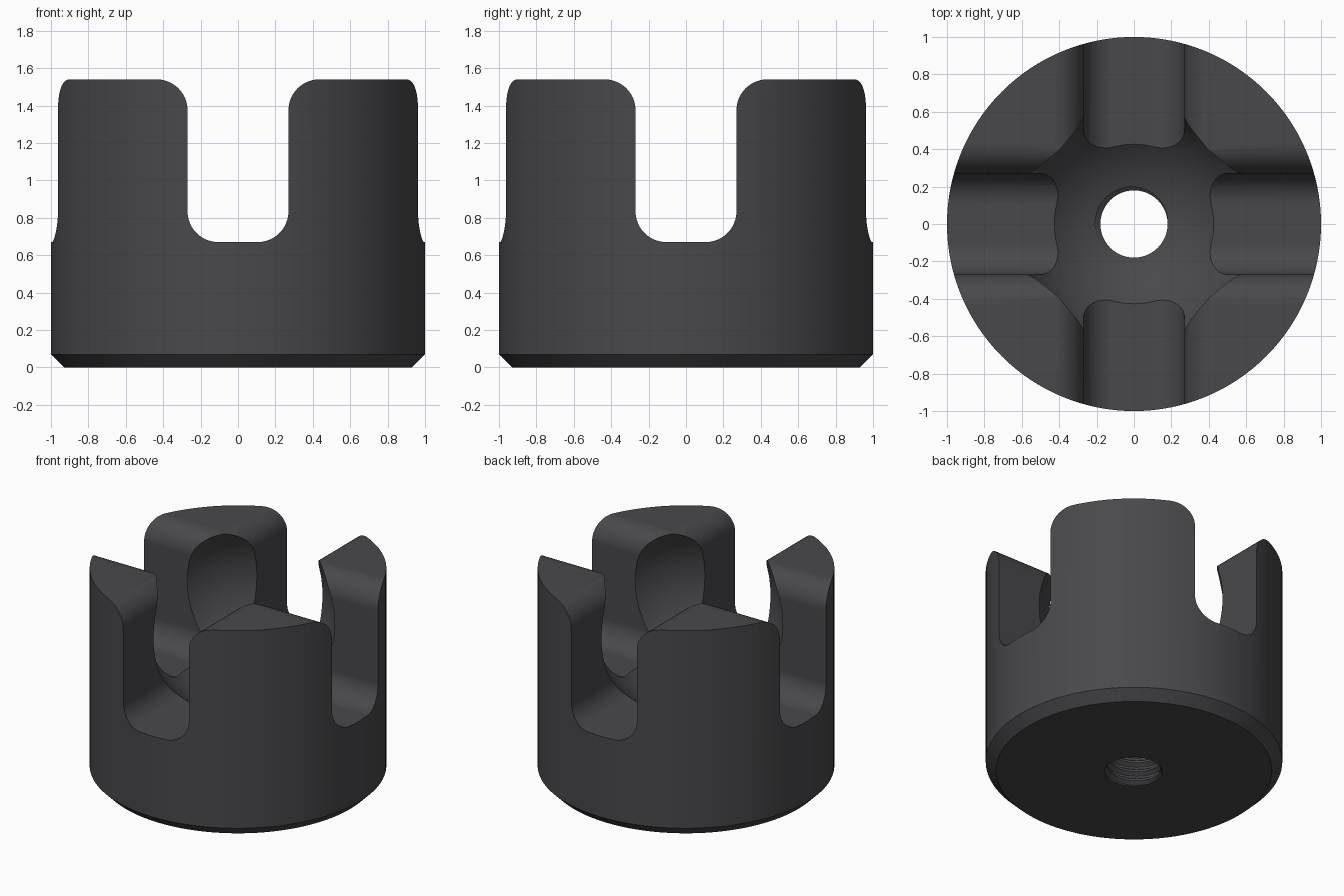
import bpy, bmesh, math
from mathutils import Matrix, Vector

if "Cube" in bpy.data.objects:
    bpy.data.objects.remove(bpy.data.objects["Cube"])

H, R = 1.54, 1.0              # overall height and radius
SLOT, FIL, FLOOR = 0.27, 0.165, 0.67


def new_object(name, bm):
    bmesh.ops.recalc_face_normals(bm, faces=bm.faces[:])
    mesh = bpy.data.meshes.new(name)
    bm.to_mesh(mesh)
    bm.free()
    ob = bpy.data.objects.new(name, mesh)
    bpy.context.collection.objects.link(ob)
    return ob


def arc(cx, cz, r, a0, a1, n=12):
    return [(cx + r * math.cos(math.radians(a0 + (a1 - a0) * i / n)),
             cz + r * math.sin(math.radians(a0 + (a1 - a0) * i / n))) for i in range(n + 1)]


# Round body with a chamfered foot
def make_body():
    bm = bmesh.new()
    n = 128
    rings = [[bm.verts.new((r * math.cos(math.tau * i / n), r * math.sin(math.tau * i / n), z))
              for i in range(n)] for r, z in ((R - 0.07, 0), (R, 0.07), (R, H))]
    for a, b in zip(rings, rings[1:]):
        for i in range(n):
            j = (i + 1) % n
            bm.faces.new((a[i], a[j], b[j], b[i]))
    bm.faces.new(rings[0])
    bm.faces.new(rings[-1])
    return new_object("castle_nut_body", bm)


# Slot with rounded floor corners and flared top edges, running along y
def make_slot(name, angle):
    half = arc(SLOT - FIL, FLOOR + FIL, FIL, -90, 0)
    half += arc(SLOT + FIL, H - FIL, FIL, 180, 90)
    half.append((SLOT + FIL, H + 0.3))
    outline = half + [(-x, z) for x, z in reversed(half)]
    bm = bmesh.new()
    face = bm.faces.new([bm.verts.new((x, -1.3, z)) for x, z in outline])
    ext = bmesh.ops.extrude_face_region(bm, geom=[face])
    verts = [v for v in ext["geom"] if isinstance(v, bmesh.types.BMVert)]
    bmesh.ops.translate(bm, verts=verts, vec=(0, 2.6, 0))
    bm.transform(Matrix.Rotation(angle, 4, 'Z'))
    return new_object(name, bm)


# Ball-shaped hollow between the prongs
def make_hollow():
    bm = bmesh.new()
    bmesh.ops.create_uvsphere(bm, u_segments=96, v_segments=64, radius=0.665,
                              matrix=Matrix.Translation((0, 0, 1.18)))
    return new_object("hollow_cutter", bm)


# Threaded bore as a helical sweep of a trapezoid thread
def make_bore():
    bm = bmesh.new()
    n, pitch, turns = 48, 0.07, 13
    steps = ((0.0, 0.18), (0.22, 0.18), (0.5, 0.208), (0.72, 0.208))
    rows = []
    for t in range(turns):
        for f, r in steps:
            rows.append([bm.verts.new((r * math.cos(math.tau * j / n), r * math.sin(math.tau * j / n),
                                       -0.16 + pitch * (t + f + j / n))) for j in range(n)])

    def vert(k, j):
        return rows[k][j] if j < n else rows[k + len(steps)][0]

    for k in range(len(rows) - 1):
        for j in range(n):
            if j == n - 1 and k + 1 + len(steps) >= len(rows):
                continue
            bm.faces.new((vert(k, j), vert(k, j + 1), vert(k + 1, j + 1), vert(k + 1, j)))
    # close both ends with a cone
    low, high = bm.verts.new((0, 0, -0.4)), bm.verts.new((0, 0, 1.1))
    for e in [e for e in bm.edges if e.is_boundary]:
        tip = low if e.verts[0].co.z < 0.3 else high
        bm.faces.new((e.verts[0], e.verts[1], tip))
    loose = [v for v in bm.verts if not v.link_faces]
    bmesh.ops.delete(bm, geom=loose, context='VERTS')
    return new_object("bore_cutter", bm)


body = make_body()
cutters = [make_slot("slot_cutter_a", 0), make_slot("slot_cutter_b", math.pi / 2),
           make_hollow(), make_bore()]
for cutter in cutters:
    cutter.hide_render = True
    mod = body.modifiers.new(cutter.name, 'BOOLEAN')
    mod.operation = 'DIFFERENCE'
    mod.solver = 'EXACT'
    mod.object = cutter

# Bake the cuts and remove the cutters
bpy.context.view_layer.update()
dg = bpy.context.evaluated_depsgraph_get()
mesh = bpy.data.meshes.new_from_object(body.evaluated_get(dg))
body.modifiers.clear()
body.data = mesh
for cutter in cutters:
    bpy.data.objects.remove(cutter)

# Dark steel finish
steel = bpy.data.materials.new("dark_steel")
steel.diffuse_color = (0.066, 0.065, 0.071, 1)
steel.use_nodes = True
steel.node_tree.nodes["Principled BSDF"].inputs["Base Color"].default_value = steel.diffuse_color
mesh.materials.clear()
mesh.materials.append(steel)

bpy.ops.object.select_all(action='DESELECT')
body.select_set(True)
bpy.context.view_layer.objects.active = body
bpy.ops.object.shade_smooth_by_angle(angle=math.radians(25))
weighted = body.modifiers.new("even_shading", 'WEIGHTED_NORMAL')
weighted.keep_sharp = True
